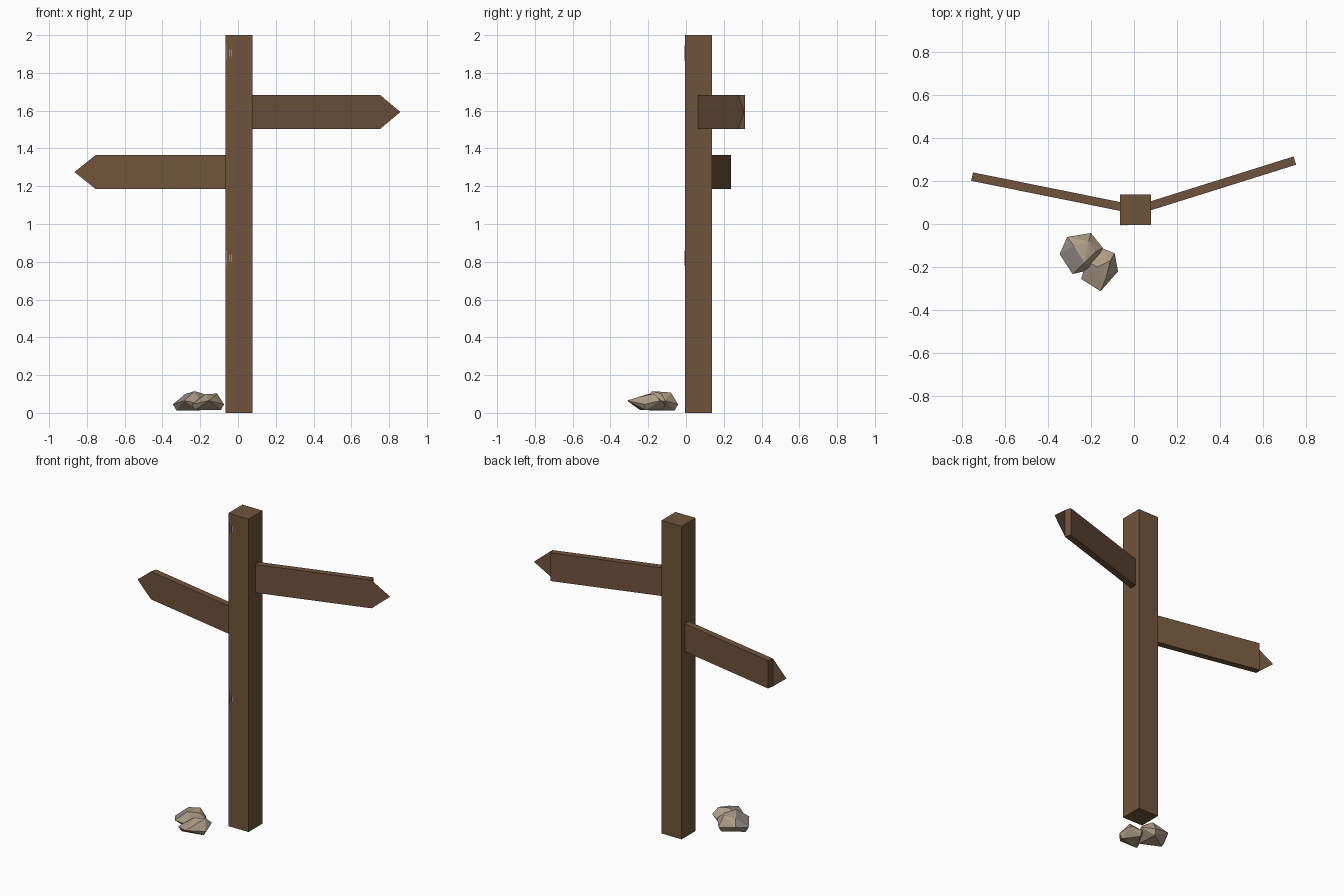
import bpy
import bmesh
from mathutils import Vector

default_cube = bpy.data.objects.get("Cube")
if default_cube:
    bpy.data.objects.remove(default_cube, do_unlink=True)


def make_material(name, srgb):
    color = [(c / 255) ** 2.2 for c in srgb] + [1]
    mat = bpy.data.materials.new(name)
    mat.use_nodes = True
    mat.diffuse_color = color
    bsdf = mat.node_tree.nodes["Principled BSDF"]
    bsdf.inputs["Base Color"].default_value = color
    bsdf.inputs["Roughness"].default_value = 0.9
    return mat


wood = make_material("brown wood", (112, 86, 61))
red_wood = make_material("reddish wood", (112, 84, 64))
beige_stone = make_material("beige stone", (172, 155, 133))
grey_stone = make_material("grey stone", (150, 142, 140))


def make_object(name, bm, *materials):
    bmesh.ops.recalc_face_normals(bm, faces=bm.faces)
    mesh = bpy.data.meshes.new(name)
    bm.to_mesh(mesh)
    bm.free()
    for mat in materials:
        mesh.materials.append(mat)
    obj = bpy.data.objects.new(name, mesh)
    bpy.context.collection.objects.link(obj)
    return obj


def make_box(name, low, high, mat):
    low, high = Vector(low), Vector(high)
    bm = bmesh.new()
    bmesh.ops.create_cube(bm, size=1)
    for v in bm.verts:
        v.co = (low + high) / 2 + v.co * (high - low)
    return make_object(name, bm, mat)


def make_board(name, start, end, bottom, top, mat, thickness=0.04, tip=0.113):
    """Slanted plank with a flat pointed sheet carrying on from its front face."""
    start, end = Vector((*start, 0)), Vector((*end, 0))
    along = (end - start).normalized()
    back = Vector((-along.y, along.x, 0)) * thickness
    if back.y < 0:
        back.negate()
    bm = bmesh.new()
    front = [bm.verts.new(p + Vector((0, 0, z)))
             for p, z in ((start, bottom), (end, bottom), (end, top), (start, top))]
    face = bm.faces.new(front)
    extruded = bmesh.ops.extrude_face_region(bm, geom=[face], use_keep_orig=True)
    moved = [g for g in extruded["geom"] if isinstance(g, bmesh.types.BMVert)]
    bmesh.ops.translate(bm, verts=moved, vec=back)
    bmesh.ops.recalc_face_normals(bm, faces=bm.faces)
    # Pointed sheet
    middle = Vector((0, 0, (bottom + top) / 2))
    corners = [end + Vector((0, 0, bottom)), end + along * tip + middle, end + Vector((0, 0, top))]
    bm.faces.new([bm.verts.new(c) for c in corners])
    return make_object(name, bm, mat)


def make_rock(name, outline, crown, base_height):
    """Faceted stone: hull of a mid outline, a smaller base and a few crown points."""
    center = sum((Vector(p) for p in outline), Vector((0, 0))) / len(outline)
    bm = bmesh.new()
    for i, p in enumerate(outline):
        bm.verts.new((*p, 0.045 + 0.02 * (i % 2)))
        if i % 2 == 0:
            bm.verts.new((*center.lerp(Vector(p), 0.8), base_height))
    for p in crown:
        bm.verts.new(p)
    bmesh.ops.convex_hull(bm, input=bm.verts)
    bmesh.ops.recalc_face_normals(bm, faces=bm.faces)
    # Grey on the faces turned to the model's right
    for f in bm.faces:
        f.material_index = int(f.normal.x < -0.45)
    return make_object(name, bm, beige_stone, grey_stone)


# Post
make_box("post", (-0.065, -0.005, 0), (0.078, 0.137, 2), wood)

# Pointing boards
make_board("left_board", (0.06, 0.058), (0.752, 0.275), 1.503, 1.683, red_wood)
make_board("right_board", (-0.05, 0.058), (-0.755, 0.2), 1.186, 1.364, wood)

# Pale chips in the front edge of the post
for label, z in (("upper", 1.905), ("lower", 0.82)):
    for i, (x, half) in enumerate(((-0.059, 0.04), (-0.045, 0.018), (-0.034, 0.018))):
        make_box(f"{label}_chip_{i + 1}", (x - 0.003, -0.007, z - half),
                 (x + 0.002, -0.004, z + half), grey_stone)

# Stones beside the post
make_rock("back_stone",
          [(-0.345, -0.14), (-0.31, -0.06), (-0.2, -0.042),
           (-0.145, -0.11), (-0.19, -0.21), (-0.285, -0.232)],
          [(-0.28, -0.1, 0.1), (-0.21, -0.08, 0.108), (-0.23, -0.18, 0.115), (-0.18, -0.13, 0.1)],
          0.013)
make_rock("front_stone",
          [(-0.245, -0.255), (-0.22, -0.17), (-0.155, -0.11),
           (-0.09, -0.135), (-0.074, -0.22), (-0.155, -0.312)],
          [(-0.17, -0.2, 0.1), (-0.11, -0.17, 0.102), (-0.13, -0.25, 0.085)],
          0.015)
